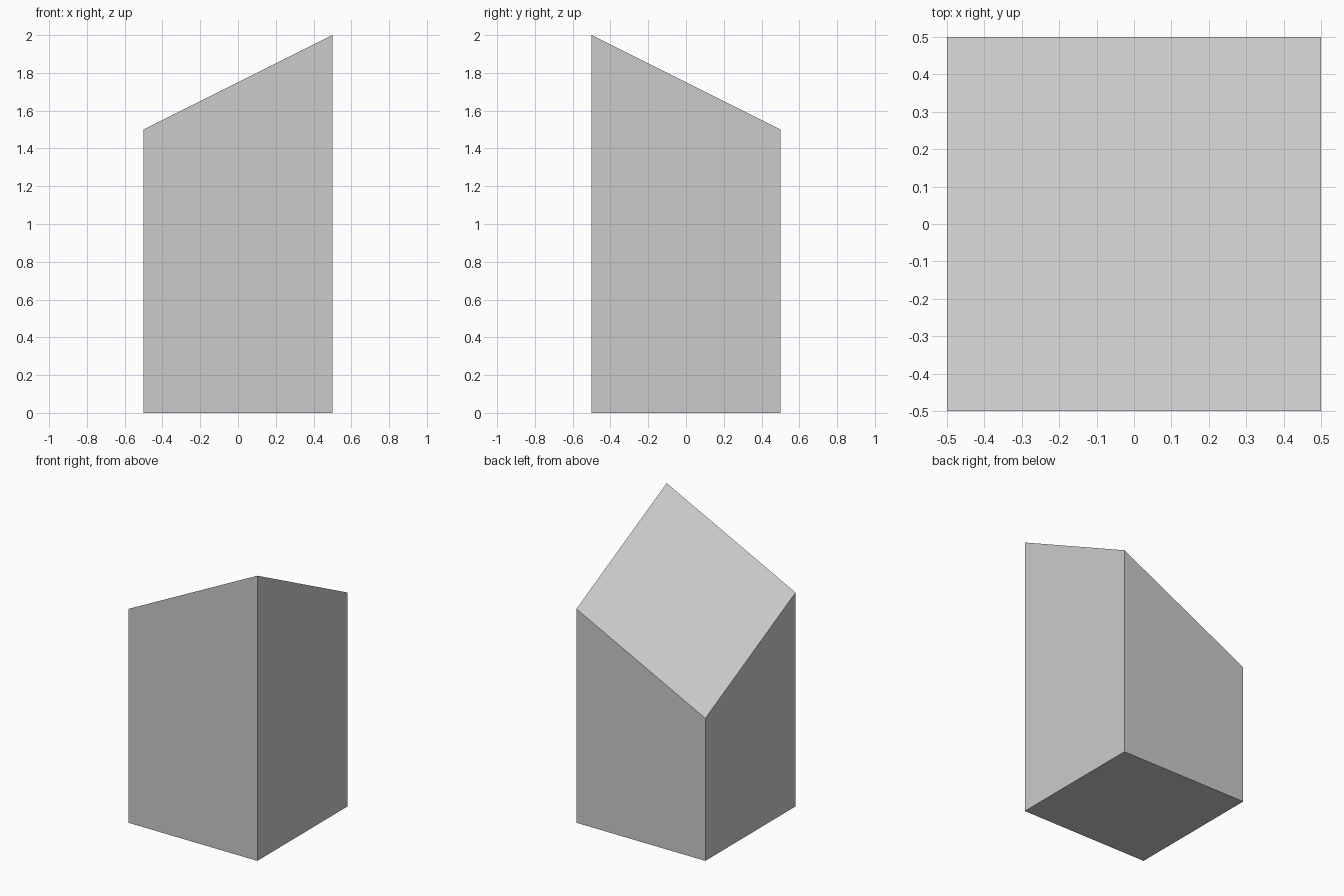
import bpy
import bmesh

if "Cube" in bpy.data.objects:
    bpy.data.objects.remove(bpy.data.objects["Cube"])

# Square block whose top is one flat plane, highest at the front right corner
mesh = bpy.data.meshes.new("slant_top_block")
block = bpy.data.objects.new("slant_top_block", mesh)
bpy.context.collection.objects.link(block)

bm = bmesh.new()
bmesh.ops.create_cube(bm, size=1)
for v in bm.verts:
    # Base sits on the ground, top follows the diagonal slope
    v.co.z = 0 if v.co.z < 0 else 1.5 + 0.5 * v.co.x - 0.5 * v.co.y
bm.normal_update()
bm.to_mesh(mesh)
bm.free()
